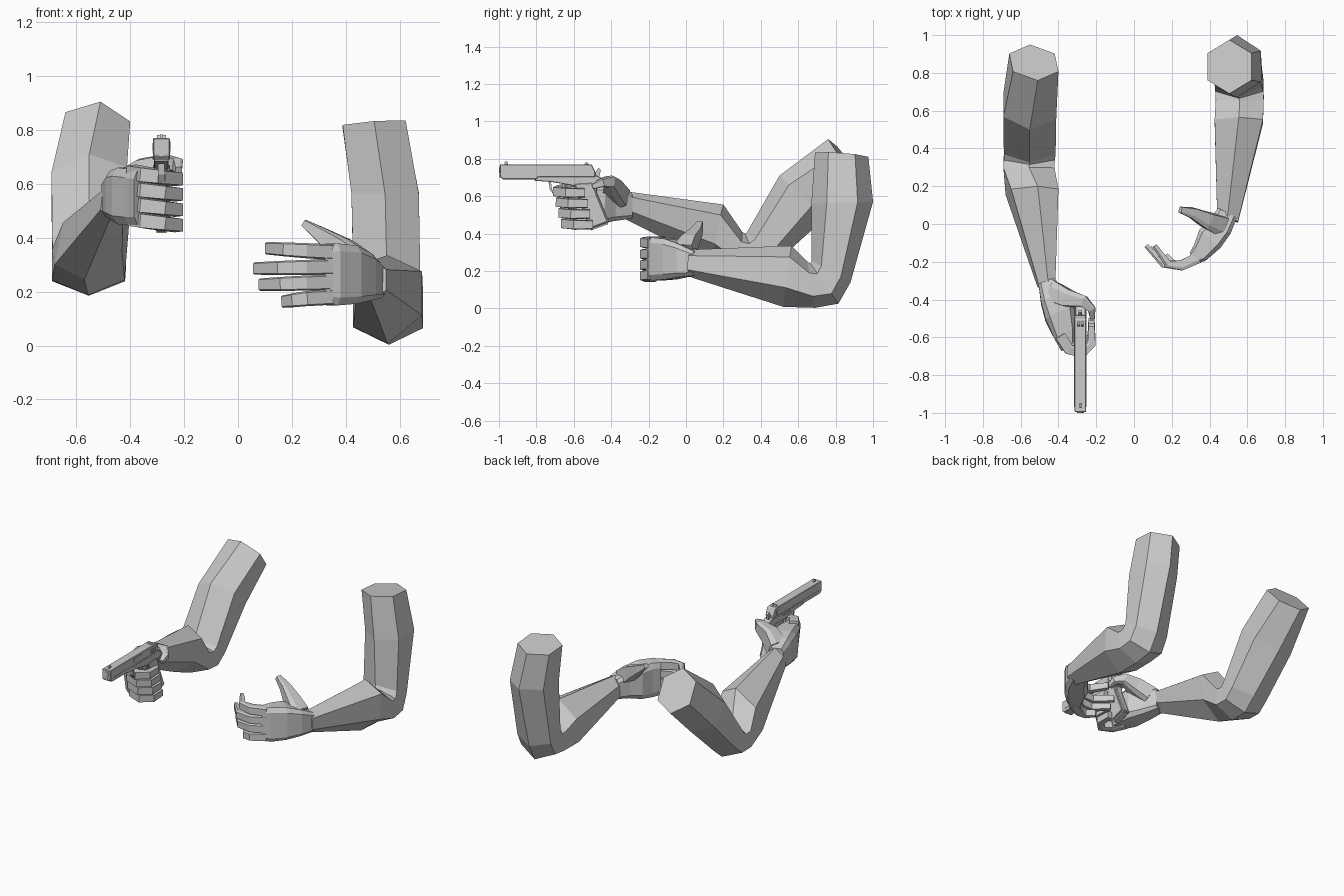
import bpy, bmesh, math
from mathutils import Vector as V

grey = bpy.data.materials.new("plain_grey")
grey.diffuse_color = (0.6, 0.6, 0.6, 1)

HEX = [(math.cos(math.radians(90 + 60 * k)), math.sin(math.radians(90 + 60 * k))) for k in range(6)]
SLAB = [(0.7, 1), (1, 0.75), (1, -0.75), (0.7, -1), (-0.7, -1), (-1, -0.7), (-1, 0.7), (-0.7, 1)]
BOX = [(1, 0.8), (1, -0.8), (0.4, -1), (-1, -0.85), (-1, 0.85), (0.4, 1)]


def finish(name, bm):
    bmesh.ops.recalc_face_normals(bm, faces=bm.faces)
    mesh = bpy.data.meshes.new(name)
    bm.to_mesh(mesh)
    bm.free()
    mesh.materials.append(grey)
    ob = bpy.data.objects.new(name, mesh)
    bpy.context.collection.objects.link(ob)
    return ob


def loft(name, rings, shape):
    """Skin of rings (centre, side half-vector, up half-vector)."""
    bm = bmesh.new()
    n = len(shape)
    rows = [[bm.verts.new(V(c) + V(s) * a + V(u) * b) for a, b in shape] for c, s, u in rings]
    for p, q in zip(rows, rows[1:]):
        for i in range(n):
            j = (i + 1) % n
            bm.faces.new((p[i], p[j], q[j], q[i]))
    bm.faces.new(rows[0])
    bm.faces.new(rows[-1])
    return finish(name, bm)


def arm(name, sections):
    """Six-sided arm; section = x centre, half width, inner (y, z), outer (y, z), lean."""
    rings = []
    for x, w, (y1, z1), (y2, z2), skew in sections:
        c = (x, (y1 + y2) / 2, (z1 + z2) / 2)
        rings.append((c, (w / 0.866, skew[0], skew[1]), (skew[2], (y1 - y2) / 2, (z1 - z2) / 2)))
    return loft(name, rings, HEX)


def digit(name, path, heights, thick, up=(0, 0, 1)):
    """Finger along a path, mitred at each joint."""
    pts = [V(p) for p in path]
    rings = []
    for i, p in enumerate(pts):
        t = (pts[min(i + 1, len(pts) - 1)] - pts[max(i - 1, 0)]).normalized()
        s = V(up).cross(t).normalized()
        u = t.cross(s).normalized()
        rings.append((p, s * thick[i], u * heights[i]))
    return loft(name, rings, BOX)


def plate(name, pts, x, half, bevel=0):
    """Side profile (y, z) extruded across x."""
    bm = bmesh.new()
    f = bm.faces.new([bm.verts.new((x - half, y, z)) for y, z in pts])
    r = bmesh.ops.extrude_face_region(bm, geom=[f])
    bmesh.ops.translate(bm, vec=(2 * half, 0, 0),
                        verts=[v for v in r["geom"] if isinstance(v, bmesh.types.BMVert)])
    ob = finish(name, bm)
    if bevel:
        m = ob.modifiers.new("bevel", "BEVEL")
        m.width, m.segments, m.limit_method = bevel, 1, "ANGLE"
    return ob


def rect(y0, y1, z0, z1):
    return [(y0, z0), (y1, z0), (y1, z1), (y0, z1)]


# Open arm: shoulder to wrist
O = (0, 0, 0)
arm("open_arm", [
    (0.505, 0.117, (0.69, 0.833), (0.975, 0.81), (0, 0.01, 0)),
    (0.546, 0.125, (0.67, 0.56), (1.0, 0.57), O),
    (0.553, 0.124, (0.672, 0.255), (0.88, 0.14), O),
    (0.557, 0.127, (0.665, 0.24), (0.815, 0.025), O),
    (0.56, 0.127, (0.65, 0.25), (0.69, 0.003), O),
    (0.555, 0.128, (0.565, 0.335), (0.52, 0.008), (0, 0.025, 0)),
    (0.495, 0.055, (0.04, 0.315), (0.03, 0.165), (-0.03, 0.005, 0)),
])

# Gun arm: shoulder to wrist
arm("gun_arm", [
    (-0.53, 0.12, (0.76, 0.905), (0.95, 0.68), (0, -0.02, 0.02)),
    (-0.552, 0.14, (0.5, 0.71), (0.74, 0.48), (-0.01, 0.01, 0)),
    (-0.552, 0.137, (0.325, 0.405), (0.5, 0.262), O),
    (-0.554, 0.135, (0.315, 0.4), (0.41, 0.185), O),
    (-0.556, 0.135, (0.3, 0.41), (0.29, 0.187), O),
    (-0.54, 0.125, (0.2, 0.555), (0.14, 0.245), (0, 0.025, 0.03)),
    (-0.463, 0.042, (-0.32, 0.625), (-0.32, 0.475), (0.02, 0.01, 0.01)),
])

# Open hand palm
loft("open_palm", [
    ((0.495, 0.06, 0.24), (0.05, -0.025, 0), (0, 0, 0.065)),
    ((0.455, -0.015, 0.255), (0.057, -0.035, 0), (0, 0, 0.088)),
    ((0.402, -0.078, 0.263), (0.056, -0.048, 0), (0, 0, 0.108)),
    ((0.35, -0.15, 0.264), (0.03, -0.044, 0), (0, 0, 0.115)),
    ((0.31, -0.183, 0.264), (0.015, -0.03, 0), (0, 0, 0.108)),
], SLAB)

# Open hand fingers: base height, tip height, tip x, tip y
for label, zb, zt, xt, yt in (("index", 0.347, 0.361, 0.11, -0.115), ("middle", 0.292, 0.286, 0.065, -0.115),
                              ("ring", 0.235, 0.226, 0.085, -0.125), ("little", 0.18, 0.163, 0.17, -0.165)):
    zs = [zb + (zt - zb) * k for k in (0, 0.35, 0.7, 1)]
    xs = [0.34, 0.25, xt + (0.255 - xt) * 0.48, xt]
    ys = [-0.178, -0.22, -0.212 if label != "little" else -0.215, yt]
    digit("open_" + label + "_finger", list(zip(xs, ys, zs)),
          [0.029, 0.028, 0.026, 0.023], [0.03, 0.027, 0.02, 0.012])

# Open hand thumb
digit("open_thumb", [(0.455, -0.01, 0.3), (0.385, 0.02, 0.36), (0.31, 0.058, 0.412), (0.245, 0.075, 0.455)],
      [0.055, 0.045, 0.028, 0.014], [0.055, 0.042, 0.028, 0.016])

# Gun hand palm
loft("gun_palm", [
    ((-0.463, -0.3, 0.55), (0.043, 0.015, 0), (0, 0, 0.07)),
    ((-0.432, -0.395, 0.558), (0.06, 0.024, 0), (0, 0.01, 0.092)),
    ((-0.393, -0.473, 0.555), (0.075, 0.038, 0), (0, 0.01, 0.105)),
    ((-0.365, -0.563, 0.55), (0.056, 0.036, 0), (0, -0.015, 0.105)),
    ((-0.35, -0.63, 0.548), (0.035, 0.028, 0), (0, -0.02, 0.1)),
], SLAB)

# Gun hand fingers wrapped around the grip
for k, label in enumerate(("index", "middle", "ring", "little")):
    z, d = 0.622 - 0.057 * k, 0.014 * k
    digit("gun_" + label + "_finger",
          [(-0.39, -0.59 + d, z + 0.02), (-0.345, -0.663 + d, z + 0.012), (-0.275, -0.685 + d, z + 0.002),
           (-0.225, -0.637 + d, z - 0.004), (-0.225, -0.54 + d, z - 0.004)],
          [0.03, 0.03, 0.028, 0.027, 0.024], [0.028, 0.028, 0.026, 0.022, 0.016])

# Gun hand thumb over the back of the grip
digit("gun_thumb", [(-0.425, -0.36, 0.59), (-0.345, -0.395, 0.645), (-0.265, -0.41, 0.677),
                    (-0.224, -0.45, 0.672), (-0.22, -0.5, 0.65)],
      [0.06, 0.055, 0.034, 0.024, 0.014], [0.055, 0.045, 0.03, 0.02, 0.012])

# Pistol
X = -0.284
plate("slide", [(-0.995, 0.705), (-0.98, 0.69), (-0.8, 0.69), (-0.79, 0.703), (-0.485, 0.703),
                (-0.485, 0.73), (-0.505, 0.77), (-0.995, 0.77)], X, 0.031, 0.003)
plate("frame", [(-0.81, 0.71), (-0.81, 0.682), (-0.72, 0.676), (-0.6, 0.655), (-0.5, 0.655),
                (-0.425, 0.672), (-0.42, 0.685), (-0.48, 0.71)], X, 0.027, 0.003)
plate("grip", [(-0.61, 0.68), (-0.48, 0.68), (-0.475, 0.62), (-0.41, 0.46), (-0.515, 0.422)], X, 0.022, 0.005)
for s in (-1, 1):
    plate("grip_panel", [(-0.595, 0.665), (-0.5, 0.67), (-0.48, 0.61), (-0.42, 0.463), (-0.51, 0.43)],
          X + s * 0.026, 0.006, 0.003)
    plate("slide_groove_line", rect(-0.97, -0.5, 0.712, 0.716), X + s * 0.031, 0.002)
    for k in range(5):
        plate("slide_serration", rect(-0.565 + 0.011 * k, -0.56 + 0.011 * k, 0.72, 0.752), X + s * 0.031, 0.002)
plate("ejection_port", rect(-0.75, -0.66, 0.735, 0.757), X + 0.031, 0.002)
plate("slide_stop", rect(-0.66, -0.59, 0.69, 0.702), X - 0.028, 0.005)

# Trigger guard and trigger
guard = [(-0.735, 0.675), (-0.728, 0.635), (-0.705, 0.603), (-0.665, 0.598), (-0.6, 0.612)]
inner = [(-0.6, 0.622), (-0.665, 0.609), (-0.699, 0.613), (-0.717, 0.639), (-0.722, 0.675)]
plate("trigger_guard", guard + inner, X, 0.012)
plate("trigger", [(-0.66, 0.67), (-0.645, 0.67), (-0.65, 0.64), (-0.66, 0.62), (-0.668, 0.622)], X, 0.007)

# Hammer, sights and magazine base
plate("hammer", [(-0.49, 0.7), (-0.465, 0.7), (-0.455, 0.74), (-0.468, 0.752), (-0.482, 0.73)], X, 0.009)
plate("front_sight", [(-0.972, 0.768), (-0.95, 0.768), (-0.955, 0.784), (-0.968, 0.784)], X, 0.005)
for s in (-1, 1):
    plate("rear_sight", [(-0.545, 0.768), (-0.515, 0.768), (-0.53, 0.782), (-0.535, 0.782)], X + s * 0.01, 0.006)
plate("magazine_base", [(-0.512, 0.43), (-0.42, 0.463), (-0.416, 0.45), (-0.508, 0.417)], X, 0.018)

# Barrel muzzle and recoil plug
for name, z, r, y in (("muzzle", 0.741, 0.018, -1.0), ("recoil_plug", 0.71, 0.011, -0.996)):
    bpy.ops.mesh.primitive_cylinder_add(vertices=12, radius=r, depth=0.06, location=(X, y + 0.03, z),
                                        rotation=(math.pi / 2, 0, 0))
    ob = bpy.context.object
    ob.name = name
    ob.data.materials.append(grey)
